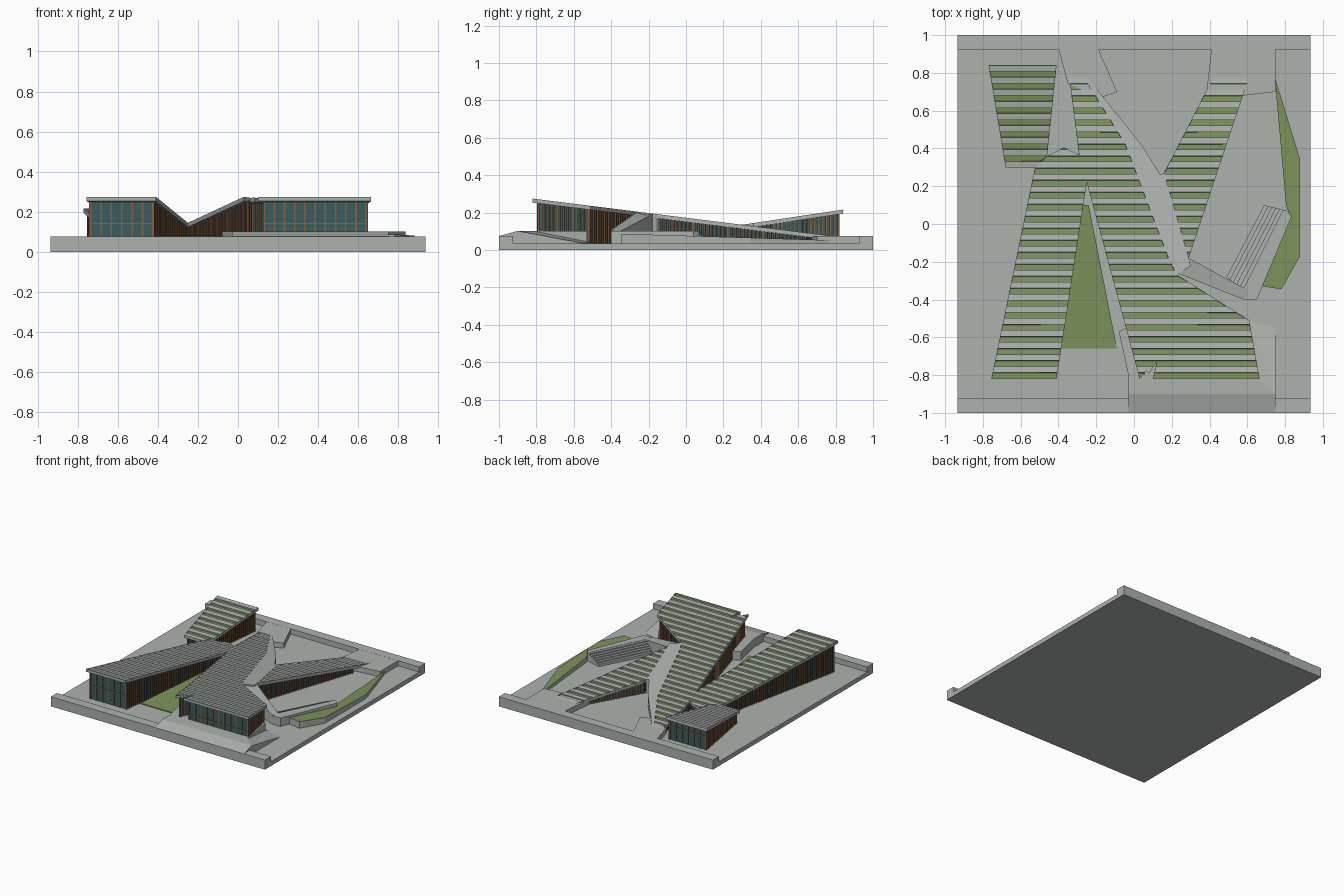
import bpy, bmesh, math
from mathutils import Vector

if "Cube" in bpy.data.objects:
    bpy.data.objects.remove(bpy.data.objects["Cube"])

def material(name, col):
    m = bpy.data.materials.new(name)
    m.diffuse_color = (*col, 1)
    m.use_nodes = True
    m.node_tree.nodes["Principled BSDF"].inputs["Base Color"].default_value = m.diffuse_color
    return m

CONCRETE = material("concrete", (.42, .45, .43))
GRASS = material("grass", (.20, .285, .105))
GLASS = material("teal_glass", (.045, .105, .11))
WOOD = material("wood", (.23, .125, .065))
FLOOR = .035

def finish(name, bm, *mats):
    bmesh.ops.recalc_face_normals(bm, faces=bm.faces[:])
    me = bpy.data.meshes.new(name)
    bm.to_mesh(me)
    bm.free()
    for m in mats:
        me.materials.append(m)
    ob = bpy.data.objects.new(name, me)
    bpy.context.collection.objects.link(ob)
    return ob

def main_plane(x, y):          # long roof falling to the back
    return .275 - .125 * (y + .82)

def back_plane(x, y):          # pavilion roof rising to the back
    return .135 + .15 * (y - .3)

def add_prism(bm, poly, bottom, top):
    """Prism with bottom and top given as functions of x, y; returns the top face."""
    lo = [bm.verts.new((x, y, bottom(x, y))) for x, y in poly]
    hi = [bm.verts.new((x, y, top(x, y))) for x, y in poly]
    n = len(poly)
    bm.faces.new(lo[::-1])
    for i in range(n):
        j = (i + 1) % n
        bm.faces.new((lo[i], lo[j], hi[j], hi[i]))
    return bm.faces.new(hi)

def level(z):
    return lambda x, y: z

def prism(name, poly, bottom, top, mat):
    bm = bmesh.new()
    add_prism(bm, poly, bottom, top)
    return finish(name, bm, mat)

def rect(x0, x1, y0, y1):
    return [(x0, y0), (x1, y0), (x1, y1), (x0, y1)]

def striped_roof(name, poly, plane, thick=.022, pitch=.0637, phase=-.817, width=.031):
    """Roof slab with recessed planted strips running left to right."""
    bm = bmesh.new()
    add_prism(bm, poly, lambda x, y: plane(x, y) - thick, plane)
    bm.normal_update()
    bmesh.ops.recalc_face_normals(bm, faces=bm.faces[:])

    def tops():
        return [f for f in bm.faces if f.normal.z > .8]
    for k in range(28):
        for off in (0, width):
            y = phase + k * pitch + off
            fs = tops()
            geom = set(fs)
            for f in fs:
                geom.update(f.edges)
                geom.update(f.verts)
            bmesh.ops.bisect_plane(bm, geom=list(geom), dist=1e-5,
                                   plane_co=(0, y, 0), plane_no=(0, 1, 0))
    bm.normal_update()
    strips = [f for f in tops()
              if ((f.calc_center_bounds().y - phase) % pitch) < width
              and f.calc_area() > 2e-4]
    bmesh.ops.inset_individual(bm, faces=strips, thickness=.001, depth=-.012)
    for f in strips:
        f.material_index = 1
    finish(name, bm, CONCRETE, GRASS)

def fins(name, poly, plane, edges, step, w, depth, z0=FLOOR):
    """Upright timber fins along the chosen wall edges."""
    bm = bmesh.new()
    for i in edges:
        a, b = Vector(poly[i]), Vector(poly[(i + 1) % len(poly)])
        d = (b - a).normalized()
        out = Vector((d.y, -d.x))
        n = max(1, round((b - a).length / step))
        for k in range(n + 1):
            p = a.lerp(b, k / n)
            if plane(*p) - .015 < z0 + .01:
                continue
            s, o = d * w / 2, out * depth
            base = [tuple(v) for v in (p - s - o * .2, p - s + o, p + s + o, p + s - o * .2)]
            add_prism(bm, base, level(z0), lambda x, y: plane(x, y) - .015)
    finish(name, bm, WOOD)

def wing(name, poly, plane, dense, sparse):
    prism(name + "_glass", poly, level(.03), lambda x, y: max(.031, plane(x, y) - .014), GLASS)
    fins(name + "_side_fins", poly, plane, dense, .022, .009, .008)
    fins(name + "_front_fins", poly, plane, sparse, .052, .008, .005)
    # floor-line rail across the glazed end
    bm = bmesh.new()
    for i in sparse:
        a, b = Vector(poly[i]), Vector(poly[(i + 1) % len(poly)])
        d = (b - a).normalized()
        o = Vector((d.y, -d.x)) * .007
        add_prism(bm, [tuple(a), tuple(a + o), tuple(b + o), tuple(b)], level(.138), level(.145))
    finish(name + "_rail", bm, WOOD)

# site slab and raised front and back edges
prism("site_slab", rect(-.935, .935, -1, 1), level(0), level(FLOOR), CONCRETE)
prism("front_edge", rect(-.935, .935, -1, -.925), level(.01), level(.076), CONCRETE)
prism("back_edge", rect(-.935, .935, .925, 1), level(.01), level(.076), CONCRETE)

# front terrace, with a ramp falling to the east court
prism("terrace_slope", rect(-.03, .75, -.995, -.9), level(.03),
      lambda x, y: .076 + .026 * (y + .995) / .095, CONCRETE)
prism("terrace", [(-.03, -.9), (.75, -.9), (.66, -.82), (.61, -.53), (-.04, -.55), (-.08, -.57), (-.03, -.8)],
      level(.03), level(.102), CONCRETE)
bm = bmesh.new()
pts = [(.75, -.9, .102), (.66, -.82, .102), (.61, -.51, .04), (.75, -.55, .036)]
lo = [bm.verts.new((x, y, .03)) for x, y, z in pts]
hi = [bm.verts.new(p) for p in pts]
for i in range(4):
    j = (i + 1) % 4
    bm.faces.new((lo[i], lo[j], hi[j], hi[i]))
bm.faces.new((hi[0], hi[1], hi[2]))
bm.faces.new((hi[0], hi[2], hi[3]))
bm.faces.new(lo)
finish("terrace_ramp", bm, CONCRETE)

# back walkways meeting the low roof ends
prism("northwest_walk", [(-.4, .93), (-.35, .74), (-.17, .67), (-.09, .70), (-.19, .93)],
      level(.03), level(.0755), CONCRETE)
prism("northeast_walk", [(.41, .93), (.38, .66), (.58, .68), (.75, .70), (.75, .93)],
      level(.03), level(.0755), CONCRETE)

# lawn between the front wings
prism("lawn", [(-.39, -.66), (-.09, -.66), (-.24, .1), (-.28, .1)], level(.03),
      lambda x, y: .042 + .035 * (y + .66), GRASS)

# roofs
striped_roof("west_roof", [(-.755, -.82), (-.41, -.82), (-.25, .22), (.03, -.82), (.065, -.775), (.08, -.79),
                           (.12, -.73), (.10, -.82), (.665, -.82), (.61, -.51), (.23, -.27), (.19, -.2),
                           (-.045, .42), (-.26, .77), (-.345, .79), (-.29, .365), (-.37, .405),
                           (-.46, .36), (-.52, .32)], main_plane)
striped_roof("northeast_roof", [(.29, -.18), (.645, .885), (.47, .885), (.40, .74), (.16, .27)], main_plane)
prism("roof_path", [(.23, -.27), (.30, -.22), (.29, -.18), (.16, .27), (.14, .26), (.04, .42), (-.25, .78),
                    (-.36, .83), (-.345, .79), (-.26, .77), (-.045, .42), (.19, -.2)],
      level(.03), main_plane, CONCRETE)
striped_roof("pavilion_roof", [(-.68, .30), (-.52, .30), (-.46, .36), (-.41, .84), (-.77, .84)], back_plane)

# glazed wings with timber fins
wing("southwest_wing", [(-.735, -.79), (-.425, -.79), (-.26, .25), (-.30, .36), (-.48, .34), (-.51, .30)],
     main_plane, [1, 3, 5], [0])
wing("southeast_wing", [(.05, -.79), (.07, -.74), (.13, -.70), (.13, -.79), (.64, -.79), (.585, -.52),
                        (.22, -.285), (.1, .2), (-.24, .25)], main_plane, [0, 1, 4, 5, 8], [3])
wing("northeast_wing", [(.285, -.15), (.55, .64), (.41, .70), (.17, .28)], main_plane, [0, 2], [])
wing("northwest_arm", [(-.28, .33), (.05, .33), (-.26, .72), (-.325, .72)], main_plane, [3], [])
wing("pavilion", [(-.66, .32), (-.50, .32), (-.475, .36), (-.43, .815), (-.745, .815)],
     back_plane, [0, 2, 4], [3])

# ramp from the roof down to the seating
prism("roof_ramp", [(.24, -.265), (.58, -.40), (.62, -.36), (.29, -.18)], level(.03),
      lambda x, y: .2 - .29 * max(0, x - .26), CONCRETE)

# stepped seating facing the court
inner = (Vector((.49, -.28)), Vector((.69, .10)))
outer = (Vector((.59, -.37)), Vector((.81, .07)))
bm = bmesh.new()
N = 6
for k in range(N):
    a, b = k / N, (k + 1) / N
    quad = [inner[0].lerp(outer[0], a), inner[0].lerp(outer[0], b),
            inner[1].lerp(outer[1], b), inner[1].lerp(outer[1], a)]
    add_prism(bm, [tuple(v) for v in quad], level(.03), level(.045 + .055 * (k + 1) / N))
finish("seating_steps", bm, CONCRETE)
prism("seating_ledge", [(.59, -.37), (.58, -.40), (.65, -.40), (.835, .04), (.81, .07)],
      level(.03), level(.102), CONCRETE)

# planted bank with a concrete wall round it
bank = [(.68, -.33), (.78, -.345), (.88, -.17), (.88, .34), (.745, .78), (.805, .10), (.83, .03)]

def bank_top(x, y):
    return .085 - .035 * (y + .35) / 1.13
prism("bank_wall", bank, level(.03), bank_top, CONCRETE)
prism("bank_grass", bank, lambda x, y: bank_top(x, y) - .002, lambda x, y: bank_top(x, y) + .002, GRASS)
